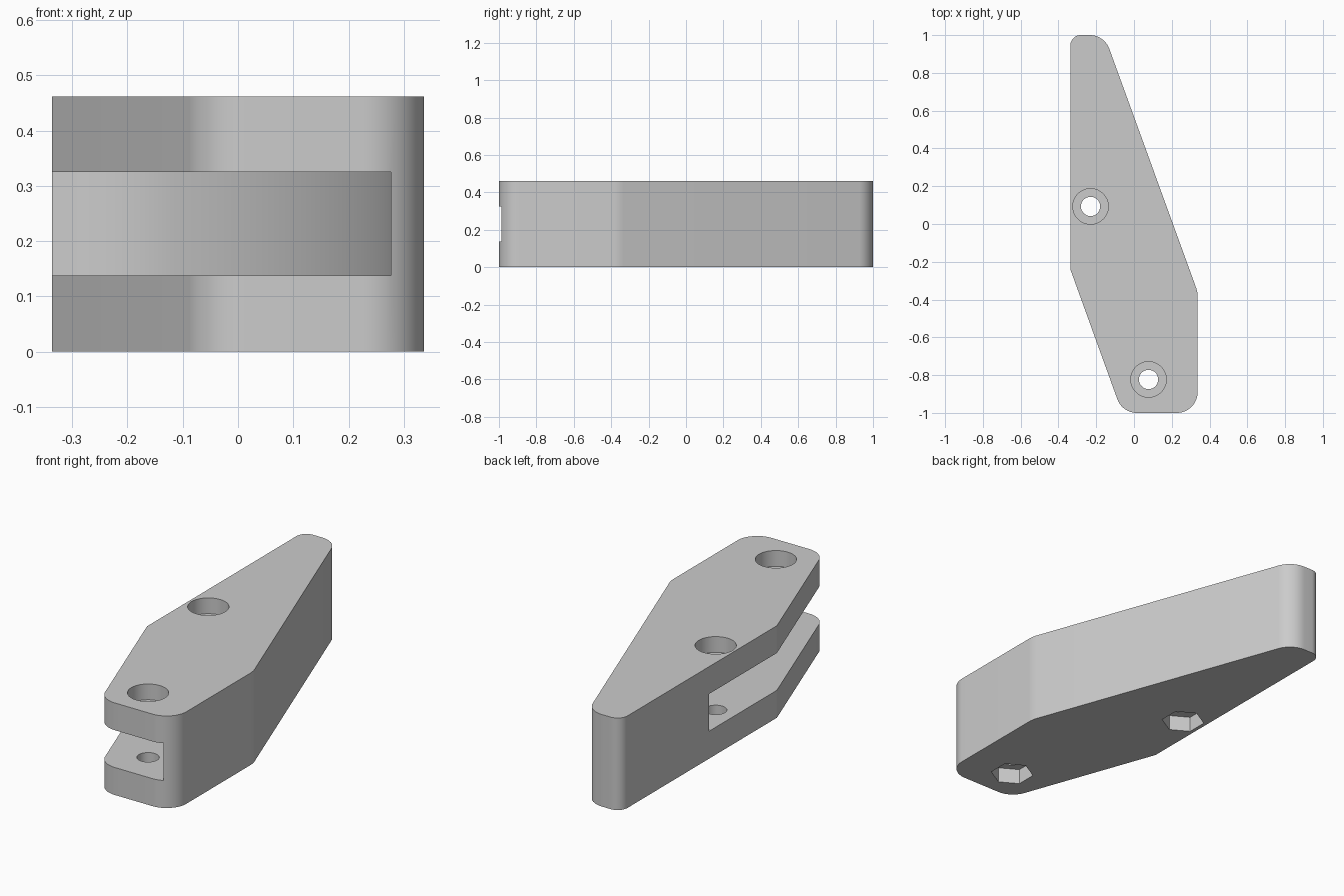
import bpy, bmesh, math
from mathutils import Vector

if "Cube" in bpy.data.objects:
    bpy.data.objects.remove(bpy.data.objects["Cube"], do_unlink=True)

HEIGHT = 0.462
SLOT_Z = (0.138, 0.325)
HOLES = [(-0.23, 0.093), (0.077, -0.823)]

grey = bpy.data.materials.new("plain_grey")
grey.use_nodes = True
colour = (0.6, 0.6, 0.6, 1)
grey.diffuse_color = colour
grey.node_tree.nodes["Principled BSDF"].inputs["Base Color"].default_value = colour


def rounded(corners, steps=10):
    """Round each (x, y, radius) corner of a closed outline."""
    out = []
    for i, (x, y, r) in enumerate(corners):
        p = Vector((x, y))
        a = (Vector(corners[i - 1][:2]) - p).normalized()
        b = (Vector(corners[(i + 1) % len(corners)][:2]) - p).normalized()
        half = a.angle(b) / 2
        centre = p + (a + b).normalized() * r / math.sin(half)
        start = p + a * r / math.tan(half) - centre
        end = p + b * r / math.tan(half) - centre
        for k in range(steps + 1):
            out.append(centre + start.lerp(end, k / steps).normalized() * r)
    return out


def prism(name, outline, z0, z1):
    bm = bmesh.new()
    face = bm.faces.new([bm.verts.new((x, y, z0)) for x, y in outline])
    top = bmesh.ops.extrude_face_region(bm, geom=[face])["geom"]
    moved = [v for v in top if isinstance(v, bmesh.types.BMVert)]
    bmesh.ops.translate(bm, verts=moved, vec=(0, 0, z1 - z0))
    bmesh.ops.recalc_face_normals(bm, faces=bm.faces)
    mesh = bpy.data.meshes.new(name)
    bm.to_mesh(mesh)
    bm.free()
    mesh.materials.append(grey)
    obj = bpy.data.objects.new(name, mesh)
    bpy.context.collection.objects.link(obj)
    return obj


def ring(centre, radius, sides, turn=0.0):
    return [(centre[0] + radius * math.cos(turn + math.tau * i / sides),
             centre[1] + radius * math.sin(turn + math.tau * i / sides))
            for i in range(sides)]


# Arm body
body = prism("lever_arm", rounded([
    (-0.337, -0.24, 0.02), (-0.062, -1, 0.11), (0.337, -1, 0.11),
    (0.337, -0.36, 0.15), (-0.157, 1, 0.11), (-0.337, 1, 0.055)]), 0, HEIGHT)

# Slot with a curved inner wall, open to the front and the -x side
arc = [(-0.337 + 0.614 * math.sin(t), -1 + 1.3 * math.cos(t))
       for t in (math.pi / 2 * i / 32 for i in range(33))]
slot = prism("slot_cutter",
             [(-0.5, 0.3)] + arc + [(0.277, -1.2), (-0.5, -1.2)], *SLOT_Z)
cutters = [slot]

# Bolt holes: through bore, round head recess above, hexagonal nut recess below
for n, hole in enumerate(HOLES):
    cutters += [
        prism(f"bore_cutter_{n}", ring(hole, 0.051, 32), -0.1, HEIGHT + 0.1),
        prism(f"head_cutter_{n}", ring(hole, 0.094, 48), HEIGHT - 0.079, HEIGHT + 0.1),
        prism(f"nut_cutter_{n}", ring(hole, 0.102, 6, math.pi / 6), -0.1, 0.078)]

for cutter in cutters:
    mod = body.modifiers.new(cutter.name, "BOOLEAN")
    mod.operation = "DIFFERENCE"
    mod.solver = "EXACT"
    mod.object = cutter

# Apply the cuts, drop the cutters and shade
bpy.ops.object.select_all(action="DESELECT")
body.select_set(True)
bpy.context.view_layer.objects.active = body
for mod in list(body.modifiers):
    bpy.ops.object.modifier_apply(modifier=mod.name)
for cutter in cutters:
    bpy.data.objects.remove(cutter, do_unlink=True)
bpy.ops.object.shade_smooth_by_angle(angle=math.radians(30))
